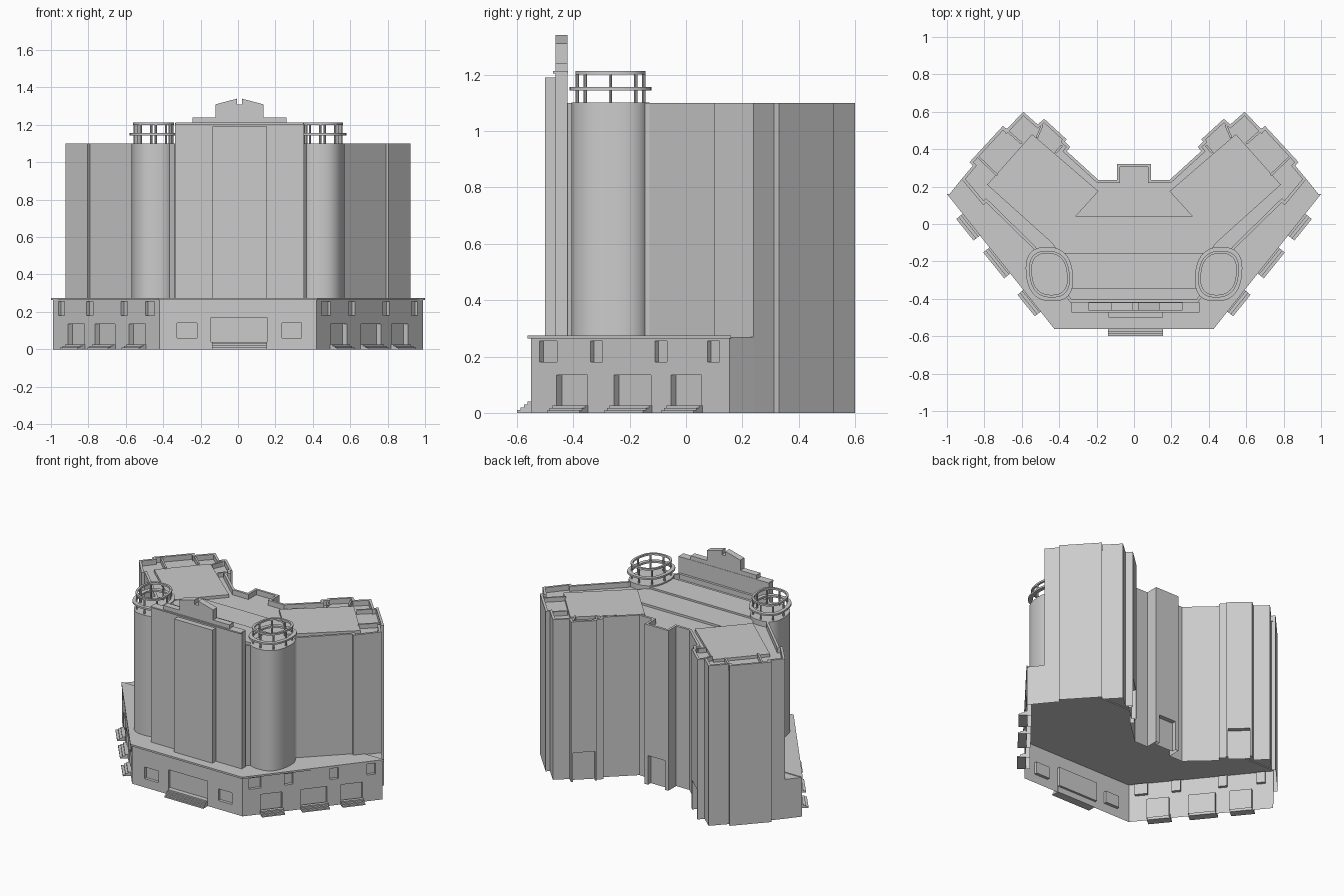
import bpy, bmesh, math
from mathutils import Vector

if "Cube" in bpy.data.objects:
    bpy.data.objects.remove(bpy.data.objects["Cube"])


def finish(name, bm):
    bmesh.ops.recalc_face_normals(bm, faces=bm.faces)
    me = bpy.data.meshes.new(name)
    bm.to_mesh(me)
    bm.free()
    ob = bpy.data.objects.new(name, me)
    bpy.context.collection.objects.link(ob)
    return ob


def add_prism(bm, pts, z0, z1):
    lo = [bm.verts.new((x, y, z0)) for x, y in pts]
    hi = [bm.verts.new((x, y, z1)) for x, y in pts]
    n = len(pts)
    for i in range(n):
        j = (i + 1) % n
        bm.faces.new((lo[i], lo[j], hi[j], hi[i]))
    bottom = bm.faces.new(lo[::-1])
    return bm.faces.new(hi), bottom


def prism(name, pts, z0, z1):
    bm = bmesh.new()
    add_prism(bm, pts, z0, z1)
    return finish(name, bm)


def mirror(half):
    return half + [(-x, y) for x, y in reversed(half)]


def flip(pts, s):
    return [(x * s, y) for x, y in pts]


def wall_rect(p, q, a, b, inner, outer):
    """Footprint on wall p-q between distances a and b; outward is right of p->q."""
    p, q = Vector(p), Vector(q)
    t = (q - p).normalized()
    n = Vector((t.y, -t.x))
    return [tuple(v) for v in (p + t * a - n * inner, p + t * b - n * inner,
                               p + t * b + n * outer, p + t * a + n * outer)]


# Wing outline of the right half, from the rear centre round to the podium corner
REAR = [(.09, .32), (.09, .235), (.19, .235), (.36, .39), (.34, .412), (.37, .44),
        (.36, .452), (.48, .562), (.515, .532), (.592, .60), (.682, .505), (.70, .525),
        (.88, .33), (.862, .312), (.922, .24)]
FRONT = [(.805, .10), (.79, .115), (.54, -.13), (.46, -.27), (.34, -.42)]
P0, P1 = (.42, -.55), (.99, .155)

# Podium with recessed doors and windows, open underneath
podium = prism("podium", mirror(REAR + [P1, P0]), 0, .27)
cut = bmesh.new()
DOORS = [(.187, .14), (.463, .17), (.708, .14)]
WINDOWS = [(.08, .08), (.30, .055), (.593, .055), (.833, .055)]
for s in (1, -1):
    for c, w in DOORS:
        add_prism(cut, flip(wall_rect(P0, P1, c - w / 2, c + w / 2, .03, .05), s), -.1, .135)
    for c, w in WINDOWS:
        add_prism(cut, flip(wall_rect(P0, P1, c - w / 2, c + w / 2, .02, .05), s), .18, .255)
    add_prism(cut, flip(wall_rect((.48, .562), (.36, .452), .012, .15, .03, .05), s), -.1, .2)
for x0, x1, z0, z1 in ((-.145, .155, .04, .17), (-.325, -.22, .06, .14), (.235, .34, .06, .14)):
    add_prism(cut, [(x0, -.6), (x1, -.6), (x1, -.53), (x0, -.53)], z0, z1)
add_prism(cut, [(-.065, .29), (.065, .29), (.065, .4), (-.065, .4)], -.1, .2)
cutter = finish("opening_cutter", cut)
cutter.hide_render = True
mod = podium.modifiers.new("openings", 'BOOLEAN')
mod.object = cutter
mod.operation = 'DIFFERENCE'
mod.solver = 'EXACT'
bpy.context.view_layer.objects.active = podium
bpy.ops.object.modifier_apply(modifier=mod.name)
bpy.data.objects.remove(cutter)
bm = bmesh.new()
bm.from_mesh(podium.data)
under = [f for f in bm.faces if f.normal.z < -.9 and f.calc_center_median().z < .01]
bmesh.ops.delete(bm, geom=under, context='FACES')
bm.to_mesh(podium.data)
bm.free()

# Podium cornice
prism("podium_cornice", mirror([(1.0, .16), (.425, -.562)]), .263, .275)

# Tower with a parapet around a sunken roof
bm = bmesh.new()
top, bottom = add_prism(bm, mirror(REAR + FRONT), .27, 1.10)
bmesh.ops.delete(bm, geom=[bottom], context='FACES_ONLY')
bmesh.ops.recalc_face_normals(bm, faces=bm.faces)
bmesh.ops.inset_region(bm, faces=[top], thickness=.016, use_even_offset=True)
ext = bmesh.ops.extrude_discrete_faces(bm, faces=[top])
bmesh.ops.translate(bm, verts=ext["faces"][0].verts, vec=(0, 0, -.035))
finish("tower", bm)

# Raised roof decks
for s, side in ((1, "right"), (-1, "left")):
    prism(side + "_wing_roof_deck",
          flip([(.545, .48), (.19, .175), (.44, -.10), (.785, .21)], s), 1.06, 1.085)
    for i, (p, q) in enumerate((((.73, .26), (.84, .365)), ((.60, .43), (.69, .51)),
                                ((.42, .38), (.385, .42)), ((.52, .46), (.49, .53)))):
        ln = (Vector(q) - Vector(p)).length
        prism(f"{side}_roof_divider_{i}", flip(wall_rect(p, q, 0, ln, .006, .006), s), 1.06, 1.095)
prism("central_roof_deck", mirror([(.32, .04), (.44, -.10), (.40, -.155)]), 1.06, 1.08)
prism("front_roof_deck", mirror([(.40, -.155), (.36, -.345)]), 1.06, 1.092)


# Corner turrets: rounded-square section, slightly skewed
def oval(s, a, b, n=48):
    pts = []
    for i in range(n):
        c, d = math.cos(math.tau * i / n), math.sin(math.tau * i / n)
        x = a * math.copysign(abs(c) ** .8, c)
        y = b * math.copysign(abs(d) ** .8, d)
        pts.append((s * (.452 + x + .1 * y), -.268 + y))
    return pts


def ring(name, s, outer, width, z0, z1):
    o = oval(s, .125 * outer, .145 * outer)
    i = oval(s, .125 * outer - width, .145 * outer - width)
    bm = bmesh.new()
    loops = [[bm.verts.new((x, y, z)) for x, y in pts]
             for pts, z in ((o, z0), (o, z1), (i, z1), (i, z0))]
    n = len(o)
    for k in range(4):
        a, b = loops[k], loops[(k + 1) % 4]
        for j in range(n):
            bm.faces.new((a[j], a[(j + 1) % n], b[(j + 1) % n], b[j]))
    return finish(name, bm)


smooth = []
for s, side in ((1, "right"), (-1, "left")):
    smooth.append(prism(side + "_turret", oval(s, .116, .138), .27, 1.101))
    smooth.append(ring(side + "_turret_lower_ring", s, 1.0, .026, 1.144, 1.156))
    smooth.append(ring(side + "_turret_upper_ring", s, .86, .014, 1.20, 1.212))
    bm = bmesh.new()
    for x, y in oval(s, .101, .118, 8):
        add_prism(bm, [(x + .006 * math.cos(math.tau * k / 8), y + .006 * math.sin(math.tau * k / 8))
                       for k in range(8)], 1.10, 1.202)
    finish(side + "_turret_posts", bm)
for ob in smooth:
    bpy.ops.object.select_all(action='DESELECT')
    ob.select_set(True)
    bpy.context.view_layer.objects.active = ob
    bpy.ops.object.shade_smooth_by_angle(angle=math.radians(35))

# Stepped front facade with notched peak
half = [(.345, .27), (.345, 1.21), (.25, 1.21), (.25, 1.24), (.127, 1.24), (.127, 1.31),
        (.014, 1.34), (.014, 1.31)]
bm = bmesh.new()
face = bm.faces.new([bm.verts.new((x + .008, -.463, z)) for x, z in mirror(half)])
ext = bmesh.ops.extrude_face_region(bm, geom=[face])
bmesh.ops.translate(bm, vec=(0, .043, 0),
                    verts=[v for v in ext["geom"] if isinstance(v, bmesh.types.BMVert)])
finish("front_facade", bm)
prism("facade_centre_panel", [(-.135, -.50), (.155, -.50), (.155, -.46), (-.135, -.46)], .27, 1.19)
prism("facade_ledge", [(-.335, -.472), (.35, -.472), (.35, -.418), (-.335, -.418)], 1.203, 1.212)

# Entrance steps
bm = bmesh.new()
for i in range(4):
    y = -.60 + .0125 * i
    add_prism(bm, [(-.14, y), (.155, y), (.155, -.545), (-.14, -.545)], .01 * i, .01 * (i + 1))
finish("front_steps", bm)
for s, side in ((1, "right"), (-1, "left")):
    bm = bmesh.new()
    for c, w in DOORS:
        w += .008
        for i in range(3):
            add_prism(bm, flip(wall_rect(P0, P1, c - w / 2, c + w / 2, .005, .05 - .016 * i), s),
                      .009 * i, .009 * (i + 1))
    finish(side + "_steps", bm)
